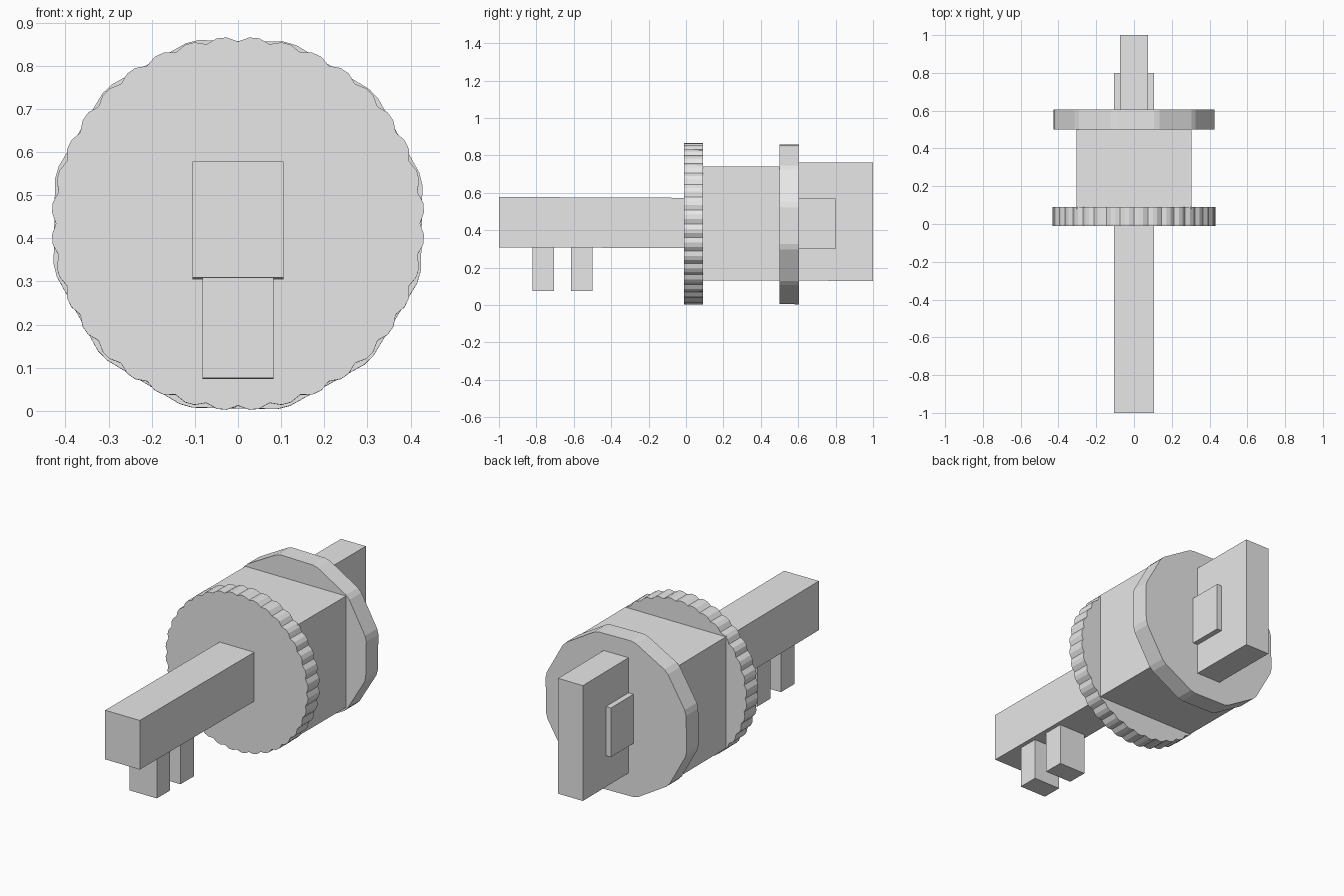
import bpy
import math

cube = bpy.data.objects.get("Cube")
if cube:
    bpy.data.objects.remove(cube)

grey = bpy.data.materials.new("light grey")
grey.use_nodes = True
colour = (0.8, 0.8, 0.8, 1)
grey.diffuse_color = colour
grey.node_tree.nodes["Principled BSDF"].inputs["Base Color"].default_value = colour

CENTRE_Z = 0.434
TILT = 0.0045  # slight nose-up pitch of the whole assembly


def prism(name, profile, y0, y1):
    """Extrude an (x, z) outline, counter-clockwise from the front, along y."""
    n = len(profile)
    verts = [(x, y, z - TILT * y) for y in (y0, y1) for x, z in profile]
    faces = [list(range(n)), list(range(2 * n - 1, n - 1, -1))]
    faces += [(i, i + n, (i + 1) % n + n, (i + 1) % n) for i in range(n)]
    mesh = bpy.data.meshes.new(name)
    mesh.from_pydata(verts, [], faces)
    mesh.materials.append(grey)
    obj = bpy.data.objects.new(name, mesh)
    bpy.context.collection.objects.link(obj)
    return obj


def box(name, half_x, y0, y1, z0, z1):
    return prism(name, [(-half_x, z0), (half_x, z0), (half_x, z1), (-half_x, z1)], y0, y1)


def ring(polar):
    return [(r * math.cos(math.radians(a)), CENTRE_Z + r * math.sin(math.radians(a)))
            for a, r in polar]


# Long bar running through the whole assembly, with two pegs below it
box("bar", 0.105, -1, 0.8, 0.304, 0.573)
box("front_peg", 0.082, -0.82, -0.705, 0.072, 0.32)
box("rear_peg", 0.082, -0.615, -0.5, 0.072, 0.32)

# Scalloped front disc
teeth = 36
step = 360 / teeth
scallops = []
for i in range(teeth):
    scallops += [(i * step, 0.422), (i * step + 0.35 * step, 0.432),
                 (i * step + 0.65 * step, 0.432)]
prism("front_disc", ring(scallops), -0.01, 0.09)

# Square body between the discs
box("body", 0.305, 0.08, 0.51, 0.132, 0.742)

# Twelve-sided rear disc with narrow chamfered corners
corners = []
for i in range(12):
    corners += [(14 + 30 * i - 2, 0.437), (14 + 30 * i + 2, 0.437)]
prism("rear_disc", ring(corners), 0.5, 0.605)

# Upright plate at the back
box("back_plate", 0.075, 0.59, 1, 0.133, 0.765)
